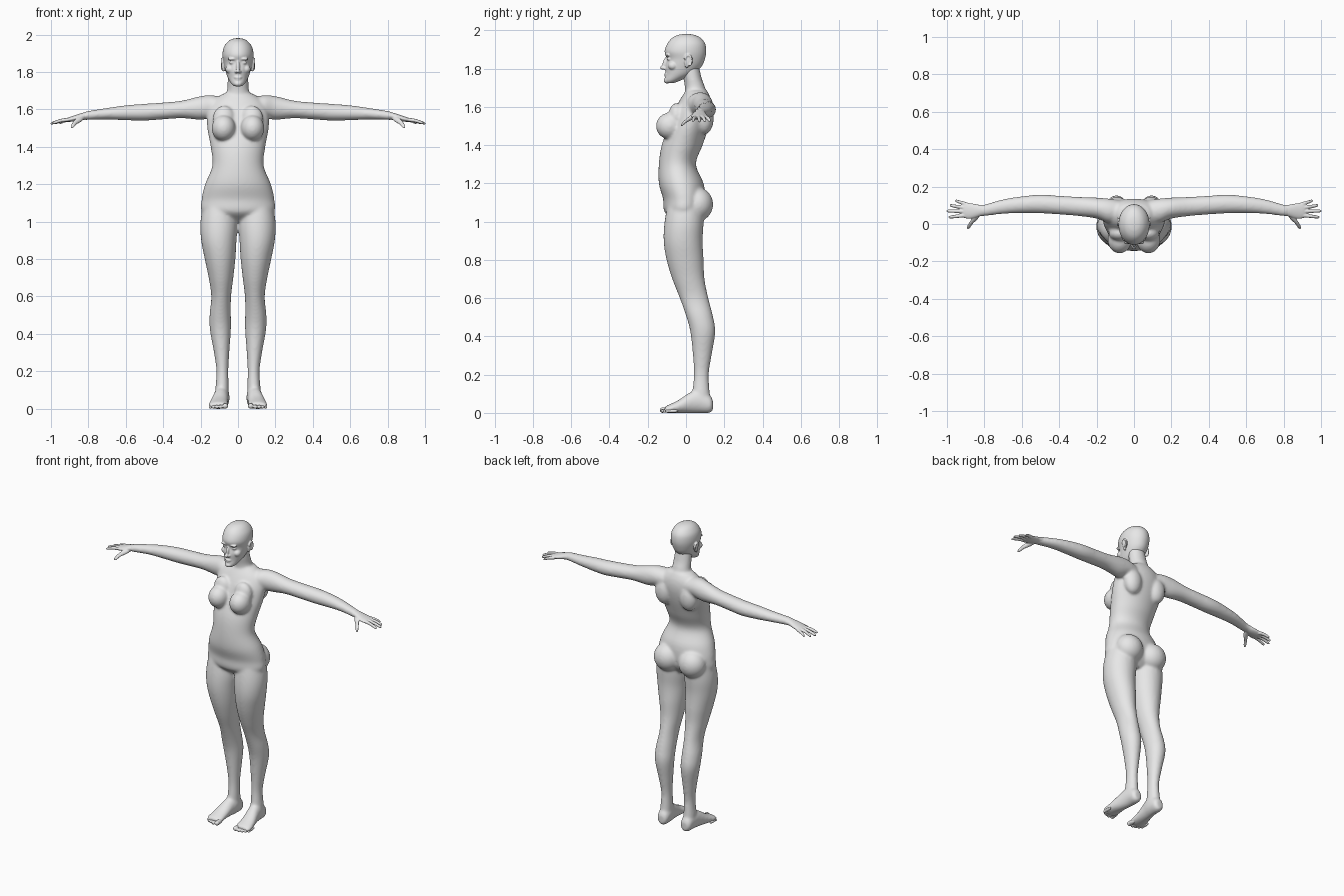
import bpy, bmesh, math
from mathutils import Vector, Matrix

clay = bpy.data.materials.new("grey clay")
clay.diffuse_color = (0.8, 0.8, 0.8, 1)
AXES = {'x': (Vector((0, 1, 0)), Vector((0, 0, 1))),
        'y': (Vector((1, 0, 0)), Vector((0, 0, 1))),
        'z': (Vector((1, 0, 0)), Vector((0, 1, 0)))}


def catmull(a, b, c, d, t):
    return 0.5 * (2 * b + (c - a) * t + (2 * a - 5 * b + 4 * c - d) * t * t
                  + (3 * b - a - 3 * c + d) * t ** 3)


def loft(bm, axis, rows, side=1, n=32, steps=5):
    """Smooth tube through rows of (x, y, z, radius u, radius v), rings facing the axis."""
    u, v = AXES[axis]
    path = []
    for i in range(len(rows) - 1):
        p = [rows[max(i - 1, 0)], rows[i], rows[i + 1], rows[min(i + 2, len(rows) - 1)]]
        path += [[catmull(*q, s / steps) for q in zip(*p)] for s in range(steps)]
    path.append(rows[-1])
    rings = []
    for x, y, z, ru, rv in path:
        ring = []
        for k in range(n):
            a = 2 * math.pi * k / n
            co = Vector((x, y, z)) + u * (ru * math.cos(a)) + v * (rv * math.sin(a))
            co.x *= side
            ring.append(bm.verts.new(co))
        rings.append(ring)
    for a, b in zip(rings, rings[1:]):
        for k in range(n):
            bm.faces.new((a[k], a[(k + 1) % n], b[(k + 1) % n], b[k]))
    bm.faces.new(rings[0][::-1])
    bm.faces.new(rings[-1])


def ball(bm, centre, radii, side=1, tilt=0):
    x, y, z = centre
    m = (Matrix.Translation((x * side, y, z)) @ Matrix.Rotation(tilt, 4, 'X')
         @ Matrix.Diagonal((*radii, 1)))
    bmesh.ops.create_uvsphere(bm, u_segments=32, v_segments=20, radius=1, matrix=m)


def finish(name, bm, voxel, smooth):
    """Fuse the overlapping forms into one smooth skin."""
    bmesh.ops.recalc_face_normals(bm, faces=bm.faces)
    me = bpy.data.meshes.new(name)
    bm.to_mesh(me)
    bm.free()
    me.materials.append(clay)
    ob = bpy.data.objects.new(name, me)
    bpy.context.collection.objects.link(ob)
    r = ob.modifiers.new("fuse", 'REMESH')
    r.mode = 'VOXEL'
    r.voxel_size = voxel
    r.use_smooth_shade = True
    s = ob.modifiers.new("soften", 'SMOOTH')
    s.factor = 0.5
    s.iterations = smooth


# Body: torso, neck, legs, feet and arms
bm = bmesh.new()
loft(bm, 'z', [(0, 0, 1.0, .09, .05), (0, -.012, 1.05, .19, .1), (0, -.01, 1.12, .194, .11),
               (0, -.025, 1.2, .176, .117), (0, -.045, 1.3, .137, .097),
               (0, -.02, 1.4, .146, .107), (0, .015, 1.5, .164, .105),
               (0, .037, 1.58, .165, .098), (0, .05, 1.64, .14, .08),
               (0, .055, 1.685, .08, .055)], n=48)
loft(bm, 'z', [(0, .055, 1.62, .08, .06), (0, .047, 1.7, .059, .053),
               (0, .034, 1.75, .056, .048), (0, .02, 1.82, .052, .047)])
for s in (-1, 1):
    loft(bm, 'z', [(.1, 0, 1.12, .08, .09), (.102, -.01, 1.0, .099, .102),
                   (.1025, -.015, .9, .0945, .102), (.096, -.005, .8, .082, .097),
                   (.091, .0125, .7, .066, .0845), (.09, .042, .6, .053, .075),
                   (.095, .0725, .5, .057, .07), (.094, .088, .42, .056, .065),
                   (.0875, .085, .3, .041, .049), (.0835, .08, .2, .032, .039),
                   (.085, .079, .1, .036, .046), (.085, .085, .05, .035, .045)], s)
    # foot, heel to ball
    loft(bm, 'y', [(.085, .141, .04, .02, .026), (.085, .125, .046, .036, .046),
                   (.086, .07, .06, .041, .061), (.093, .02, .053, .042, .054),
                   (.102, -.04, .033, .048, .034), (.105, -.09, .021, .053, .022),
                   (.106, -.112, .017, .045, .016)], s)
    # arm, collar to wrist
    loft(bm, 'x', [(.05, .07, 1.605, .05, .05), (.13, .07, 1.615, .065, .06),
                   (.2, .085, 1.608, .056, .063), (.3, .094, 1.6, .051, .047),
                   (.4, .101, 1.592, .05, .045), (.5, .107, 1.585, .05, .045),
                   (.6, .103, 1.582, .045, .04), (.7, .093, 1.577, .039, .031),
                   (.8, .073, 1.568, .031, .024), (.83, .071, 1.563, .031, .021)], s)
    ball(bm, (.09, .06, 1.09), (.088, .082, .088), s)           # buttock
    ball(bm, (.077, -.085, 1.5), (.064, .072, .07), s)          # bust
    ball(bm, (.075, -.05, 1.55), (.06, .042, .07), s)           # upper chest
    ball(bm, (.09, .095, 1.54), (.06, .05, .085), s)            # shoulder blade
finish("body", bm, .007, 14)

# Toes
bm = bmesh.new()
for s in (-1, 1):
    for x, tip, r in ((.068, -.137, .0145), (.093, -.135, .0105), (.113, -.129, .01),
                      (.131, -.12, .0095), (.147, -.107, .009)):
        ball(bm, (x, tip + .034, r + .001), (r, .034, r), s)
        ball(bm, (x, tip + r, r), (r * 1.05, r, r), s)
finish("toes", bm, .0035, 2)

# Hands: palm, four fingers and thumb
bm = bmesh.new()
for s in (-1, 1):
    loft(bm, 'x', [(.78, .077, 1.57, .028, .021), (.82, .072, 1.565, .03, .02),
                   (.85, .07, 1.558, .037, .018), (.88, .07, 1.551, .042, .015),
                   (.908, .073, 1.545, .041, .012), (.918, .073, 1.543, .034, .008)], s)
    for base, tip in (((.89, .104, 1.546), (.956, .125, 1.527)),
                      ((.9, .086, 1.547), (.986, .1, 1.525)),
                      ((.9, .067, 1.547), (1.002, .07, 1.524)),
                      ((.9, .047, 1.546), (.991, .036, 1.527))):
        b, t = Vector(base), Vector(tip)
        rows = [(*(b.lerp(t, f) + Vector((0, 0, h))), r, r) for f, h, r in
                ((0, 0, .0105), (.5, .004, .0095), (.9, .001, .008), (1, 0, .004))]
        loft(bm, 'x', rows, s, n=16)
    loft(bm, 'y', [(.835, .06, 1.557, .016, .013), (.85, .03, 1.545, .017, .014),
                   (.872, .003, 1.528, .012, .011), (.885, -.018, 1.51, .01, .009),
                   (.889, -.026, 1.503, .005, .005)], s, n=16)
finish("hands", bm, .0035, 3)

# Head: skull and jaw, then facial features
bm = bmesh.new()
loft(bm, 'z', [(0, -.085, 1.724, .02, .02), (0, -.07, 1.738, .036, .042),
               (0, -.035, 1.77, .055, .072), (0, -.014, 1.81, .068, .095),
               (0, -.001, 1.85, .077, .1), (0, -.003, 1.89, .083, .109),
               (0, .001, 1.93, .077, .099), (0, .002, 1.96, .057, .075),
               (0, .002, 1.976, .033, .042), (0, .002, 1.981, .008, .01)], n=48)
ball(bm, (0, -.109, 1.83), (.01, .013, .03), tilt=-.25)         # nose bridge
ball(bm, (0, -.122, 1.805), (.012, .014, .011))                 # nose tip
ball(bm, (0, -.103, 1.771), (.022, .012, .0055))                # upper lip
ball(bm, (0, -.1, 1.761), (.018, .013, .006))                   # lower lip
ball(bm, (0, -.099, 1.737), (.022, .018, .015))                 # chin
for s in (-1, 1):
    ball(bm, (.011, -.112, 1.801), (.008, .01, .007), s)        # nostril
    ball(bm, (.031, -.096, 1.87), (.025, .013, .008), s)        # brow
    ball(bm, (.032, -.088, 1.85), (.015, .012, .0085), s)       # eye
    ball(bm, (.044, -.068, 1.815), (.023, .026, .023), s)       # cheek
    # ear: shell, lobe and raised rim
    ball(bm, (.08, .01, 1.84), (.009, .018, .031), s, -.2)
    ball(bm, (.078, .004, 1.814), (.008, .009, .011), s)
    for k in range(14):
        a = math.radians(-60 + 17 * k)
        ball(bm, (.087, .012 + .018 * math.cos(a), 1.842 + .028 * math.sin(a)),
             (.006, .006, .006), s)
finish("head", bm, .004, 4)
